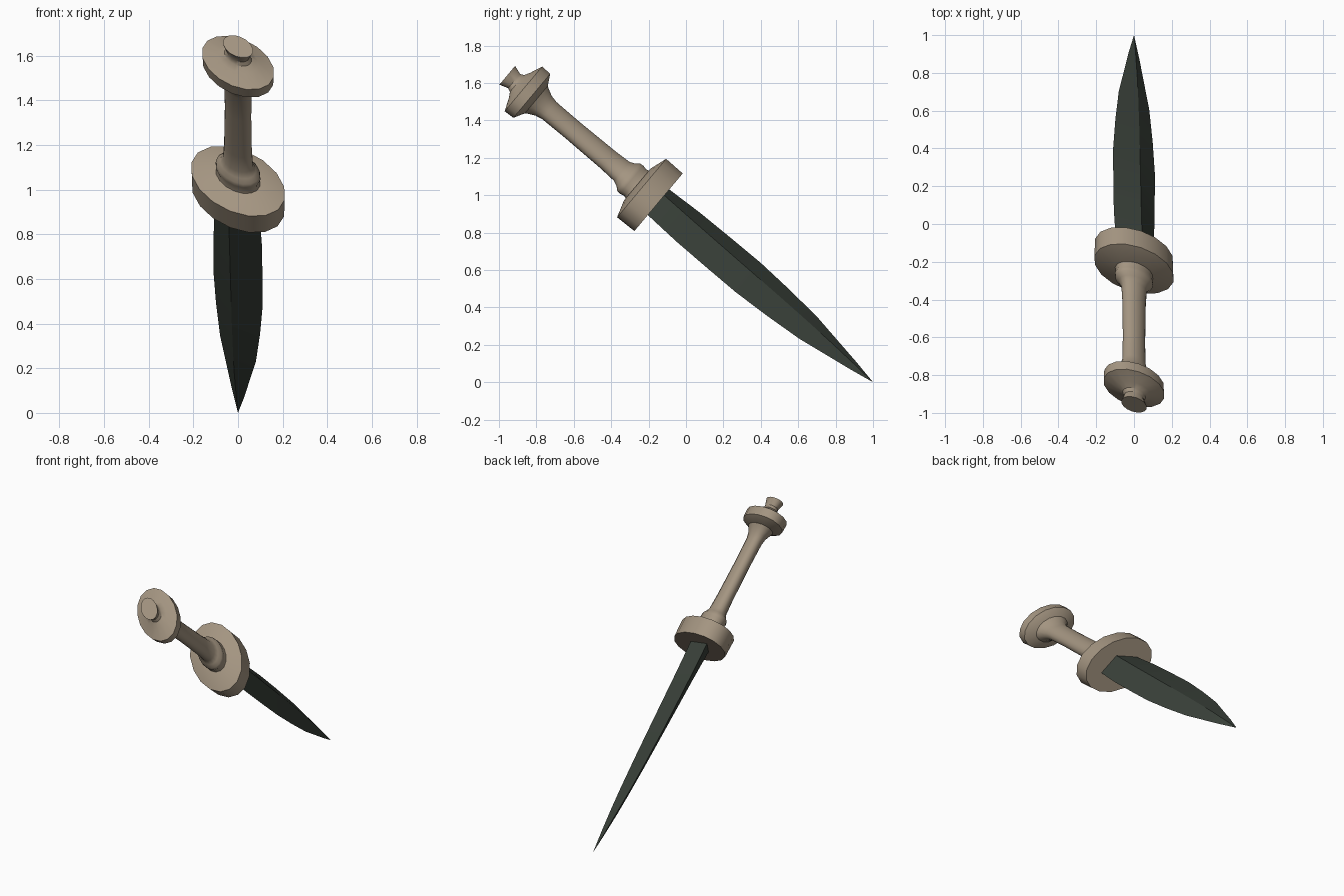
import bpy, bmesh
from math import pi, cos, sin, radians
from mathutils import Matrix

if "Cube" in bpy.data.objects:
    bpy.data.objects.remove(bpy.data.objects["Cube"])

# Weapon axis: starts at the tip (0, 1, 0) and rises toward the pommel, rolled about itself
FRAME = (Matrix.Translation((0, 1, 0)) @ Matrix.Rotation(radians(50), 4, 'X')
         @ Matrix.Rotation(radians(-43), 4, 'Z'))


def material(name, rgb):
    m = bpy.data.materials.new(name)
    m.diffuse_color = (*rgb, 1)
    m.use_nodes = True
    m.node_tree.nodes["Principled BSDF"].inputs["Base Color"].default_value = m.diffuse_color
    return m


def loft(name, sections, sides, mat, angle, tip=False):
    """Skin elliptical sections (distance, half width, half depth) along the axis."""
    bm = bmesh.new()
    rings = []
    apex = bm.verts.new((0, 0, 0)) if tip else None
    for t, a, b in sections:
        rings.append([bm.verts.new((a * cos(2 * pi * i / sides), b * sin(2 * pi * i / sides), t))
                      for i in range(sides)])
    for i in range(sides):
        j = (i + 1) % sides
        if tip:
            bm.faces.new((apex, rings[0][j], rings[0][i]))
        for lo, hi in zip(rings, rings[1:]):
            bm.faces.new((lo[i], lo[j], hi[j], hi[i]))
    if not tip:
        bm.faces.new(rings[0][::-1])
    bm.faces.new(rings[-1])
    bm.transform(FRAME)
    bmesh.ops.recalc_face_normals(bm, faces=bm.faces)
    me = bpy.data.meshes.new(name)
    bm.to_mesh(me)
    bm.free()
    me.materials.append(mat)
    ob = bpy.data.objects.new(name, me)
    bpy.context.collection.objects.link(ob)
    bpy.ops.object.select_all(action='DESELECT')
    ob.select_set(True)
    bpy.context.view_layer.objects.active = ob
    bpy.ops.object.shade_smooth_by_angle(angle=radians(angle))
    return ob


def oval(profile):
    """Turn (distance, mean radius) into flattened oval sections."""
    return [(t, r * 1.176, r * 0.79) for t, r in profile]


bone = material("tan_bone", (0.37, 0.30, 0.22))
steel = material("dark_green_steel", (0.042, 0.053, 0.042))

# Diamond-section blade
loft("blade", [(0.14, 0.038, 0.013), (0.30, 0.075, 0.025), (0.45, 0.110, 0.033),
               (0.66, 0.135, 0.041), (0.87, 0.151, 0.047), (1.06, 0.150, 0.052),
               (1.29, 0.146, 0.058), (1.51, 0.130, 0.066)], 4, steel, 20, tip=True)

# Oval guard
loft("guard", oval([(1.497, 0.206), (1.615, 0.209), (1.645, 0.115)]), 16, bone, 35)

# Collar, grip and flare under the pommel
loft("grip", oval([(1.63, 0.105), (1.66, 0.094), (1.685, 0.100), (1.706, 0.097),
                   (1.725, 0.080), (1.755, 0.067), (1.85, 0.062), (2.10, 0.059),
                   (2.26, 0.061), (2.30, 0.070), (2.335, 0.088), (2.37, 0.110)]), 16, bone, 50)

# Pommel disc with a waisted end button
loft("pommel", oval([(2.345, 0.088), (2.382, 0.157), (2.440, 0.160), (2.468, 0.090),
                     (2.485, 0.060), (2.505, 0.051), (2.553, 0.067)]), 16, bone, 35)
